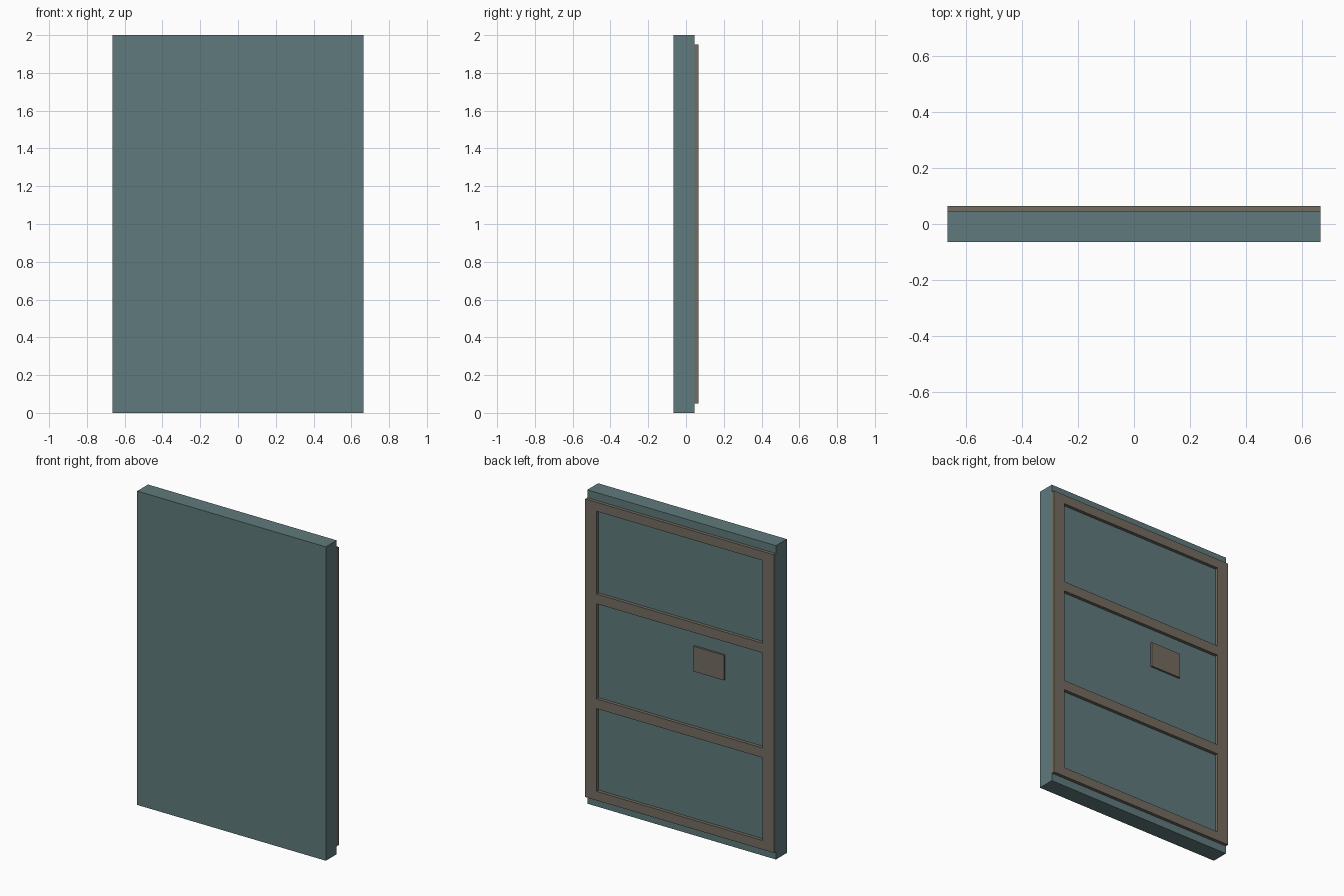
import bpy
import bmesh

if "Cube" in bpy.data.objects:
    bpy.data.objects.remove(bpy.data.objects["Cube"])


def material(name, rgb):
    m = bpy.data.materials.new(name)
    m.diffuse_color = (*rgb, 1.0)
    m.use_nodes = True
    m.node_tree.nodes["Principled BSDF"].inputs["Base Color"].default_value = m.diffuse_color
    return m


teal = material("muted teal", (0.117, 0.195, 0.205))
brown = material("grey brown", (0.174, 0.150, 0.120))

W = 0.665                            # half width
FRONT, BACK, FRAME_BACK = -0.065, 0.044, 0.065


def finish(name, bm, mat):
    bmesh.ops.recalc_face_normals(bm, faces=bm.faces[:])
    mesh = bpy.data.meshes.new(name)
    bm.to_mesh(mesh)
    bm.free()
    mesh.materials.append(mat)
    obj = bpy.data.objects.new(name, mesh)
    bpy.context.collection.objects.link(obj)
    return obj


def box(name, x, y, z, mat):
    bm = bmesh.new()
    bmesh.ops.create_cube(bm, size=1)
    for v in bm.verts:
        v.co = [r[0] if c < 0 else r[1] for c, r in zip(v.co, (x, y, z))]
    return finish(name, bm, mat)


# Solid slab
box("door_panel", (-W, W), (FRONT, BACK), (0, 2), teal)

# Raised frame in one piece: a grid with three open cells, extruded backwards
xs = (-W, -W + 0.08, W - 0.08, W)
zs = (0.05, 0.108, 0.635, 0.697, 1.303, 1.365, 1.892, 1.95)
bm = bmesh.new()
grid = [[bm.verts.new((x, BACK, z)) for x in xs] for z in zs]
for j in range(len(zs) - 1):
    for i in range(len(xs) - 1):
        if i == 1 and j % 2 == 1:    # window between the rails
            continue
        bm.faces.new((grid[j][i], grid[j][i + 1], grid[j + 1][i + 1], grid[j + 1][i]))
ext = bmesh.ops.extrude_face_region(bm, geom=bm.faces[:], use_keep_orig=True)
for g in ext["geom"]:
    if isinstance(g, bmesh.types.BMVert):
        g.co.y = FRAME_BACK
bmesh.ops.dissolve_limit(bm, angle_limit=0.01, verts=bm.verts[:], edges=bm.edges[:])
finish("back_frame", bm, brown)

# Small plate in the middle opening
box("lock_plate", (-0.306, -0.090), (BACK, BACK + 0.012), (1.05, 1.21), brown)
